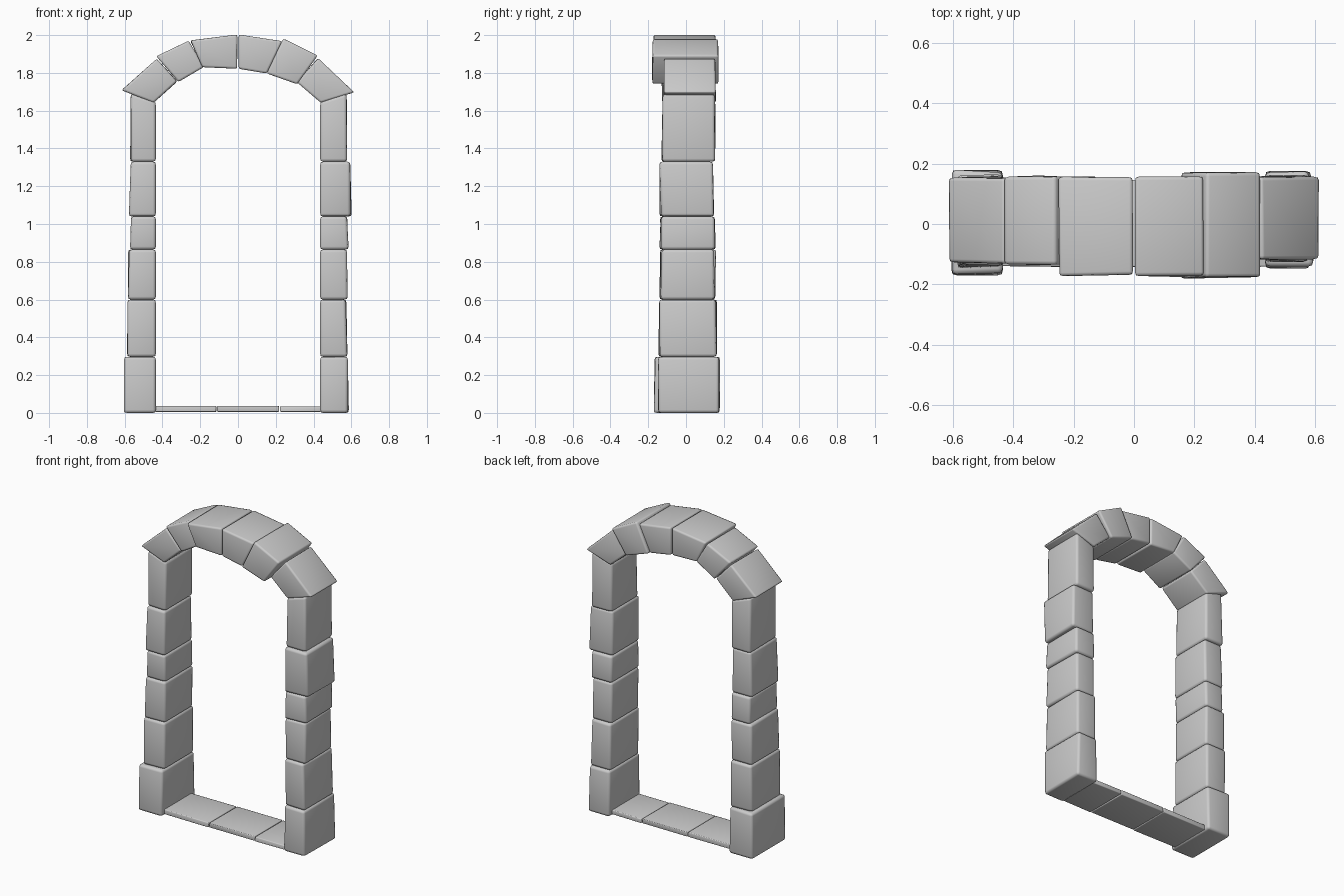
import bpy, bmesh, random
from mathutils import Vector

if "Cube" in bpy.data.objects:
    bpy.data.objects.remove(bpy.data.objects["Cube"])

random.seed(4)


def stone(name, quad, y0, y1, rough=0.008, bevel=0.016):
    """Rough-cut stone: an x/z outline carried from y0 to y1, worn at corners and edges."""
    bm = bmesh.new()
    mid = sum((Vector(q) for q in quad), Vector((0, 0))) / len(quad)
    rings = []
    for y, s in ((y0, 1), (y1, -1)):
        ring = []
        for x, z in quad:
            dx = random.uniform(0, rough) * (1 if x < mid.x else -1)
            if abs(abs(x) - 0.435) < 0.006:      # inner jamb stays flush
                dx = 0
            dy = random.uniform(0, rough * 1.6) * s
            ring.append(bm.verts.new((x + dx, y + dy, z)))
        rings.append(ring)
    a, b = rings
    bm.faces.new(a)
    bm.faces.new(b[::-1])
    n = len(quad)
    for i in range(n):
        j = (i + 1) % n
        bm.faces.new((a[j], a[i], b[i], b[j]))
    bmesh.ops.recalc_face_normals(bm, faces=bm.faces)
    if bevel:
        bmesh.ops.bevel(bm, geom=bm.edges[:], offset=bevel, segments=2,
                        profile=0.6, affect='EDGES', clamp_overlap=True)
    for f in bm.faces:
        f.smooth = True
    mesh = bpy.data.meshes.new(name)
    bm.to_mesh(mesh)
    bm.free()
    ob = bpy.data.objects.new(name, mesh)
    bpy.context.collection.objects.link(ob)
    return ob


# Jamb stones: joint heights, then outer x and depth range for each course
joints = [0.0, 0.297, 0.6, 0.865, 1.04, 1.33]
left = [(0.608, -0.172, 0.182), (0.592, -0.15, 0.165), (0.587, -0.145, 0.16),
        (0.574, -0.14, 0.16), (0.578, -0.142, 0.155), (0.575, -0.135, 0.157)]
right = [(0.588, -0.15, 0.177), (0.58, -0.147, 0.168), (0.583, -0.138, 0.157),
         (0.588, -0.143, 0.16), (0.603, -0.142, 0.15), (0.585, -0.127, 0.157)]
for side, sx, courses in (("left", -1, left), ("right", 1, right)):
    for i, (xo, y0, y1) in enumerate(courses):
        zb = joints[i]
        # the top course slopes to carry the arch
        zi, zo = (joints[i + 1],) * 2 if i < 5 else (1.645, 1.69)
        quad = [(sx * 0.435, zb), (sx * xo, zb), (sx * (xo - 0.004), zo), (sx * 0.435, zi)]
        stone(f"{side}_jamb_stone_{i + 1}", quad, y0, y1)

# Arch stones: front outline (outer, outer, inner, inner) and depth range
arch = [
    ([(-0.618, 1.708), (-0.43, 1.875), (-0.32, 1.755), (-0.442, 1.642)], -0.132, 0.157),
    ([(-0.433, 1.888), (-0.257, 1.97), (-0.178, 1.832), (-0.32, 1.752)], -0.137, 0.162),
    ([(-0.255, 1.972), (-0.002, 2.003), (-0.002, 1.822), (-0.19, 1.83)], -0.175, 0.158),
    ([(0.002, 2.003), (0.237, 1.968), (0.155, 1.797), (0.002, 1.822)], -0.177, 0.163),
    ([(0.237, 1.982), (0.424, 1.892), (0.317, 1.74), (0.15, 1.797)], -0.183, 0.173),
    ([(0.42, 1.878), (0.618, 1.697), (0.438, 1.642), (0.31, 1.75)], -0.12, 0.16),
]
for i, (quad, y0, y1) in enumerate(arch):
    stone(f"arch_stone_{i + 1}", quad, y0, y1, rough=0.005, bevel=0.012)

# Threshold slabs
for i, (x0, x1, z) in enumerate([(-0.44, -0.112, 0.037), (-0.112, 0.22, 0.036),
                                 (0.22, 0.44, 0.034)]):
    stone(f"threshold_slab_{i + 1}", [(x0, 0.006), (x1, 0.006), (x1, z), (x0, z)],
          -0.145, 0.148, rough=0.004, bevel=0.005)
